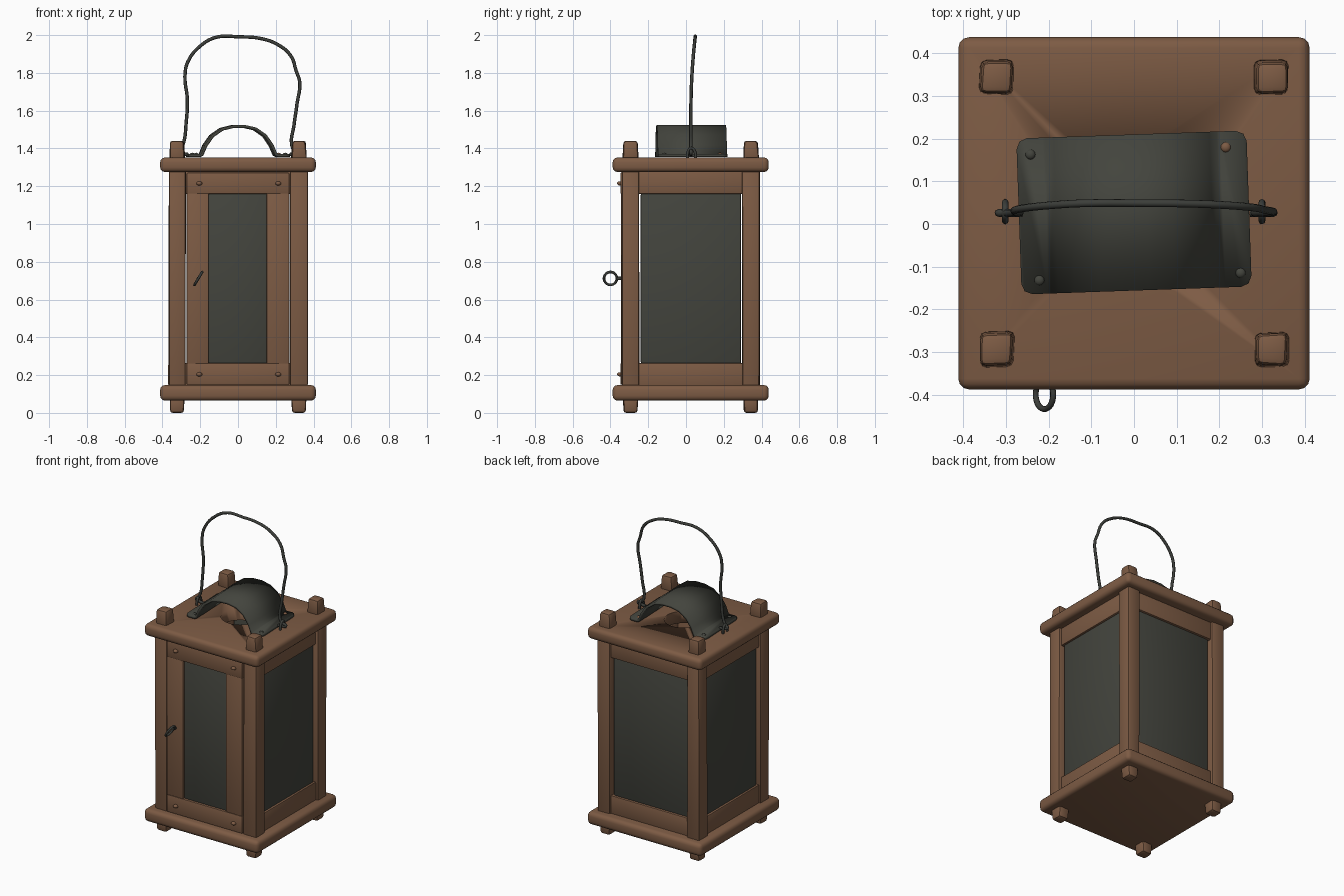
import bpy, bmesh, math, random
from mathutils import Vector, Matrix

if "Cube" in bpy.data.objects:
    bpy.data.objects.remove(bpy.data.objects["Cube"])

random.seed(4)
CY = 0.025  # the body sits slightly behind the origin because of the door ring


def material(name, rgb):
    m = bpy.data.materials.new(name)
    m.diffuse_color = (*rgb, 1)
    m.use_nodes = True
    m.node_tree.nodes["Principled BSDF"].inputs["Base Color"].default_value = m.diffuse_color
    return m


WOOD = material("brown wood", (0.205, 0.105, 0.058))
METAL = material("dark grey metal", (0.056, 0.058, 0.047))
PANE = material("dark pane", (0.056, 0.058, 0.047))
WIRE = material("dark wire", (0.045, 0.048, 0.042))


def finish(name, bm, mat, angle=40):
    bmesh.ops.recalc_face_normals(bm, faces=bm.faces)
    me = bpy.data.meshes.new(name)
    bm.to_mesh(me)
    bm.free()
    me.materials.append(mat)
    ob = bpy.data.objects.new(name, me)
    bpy.context.collection.objects.link(ob)
    bpy.ops.object.select_all(action='DESELECT')
    ob.select_set(True)
    bpy.context.view_layer.objects.active = ob
    bpy.ops.object.shade_smooth_by_angle(angle=math.radians(angle))
    return ob


def box(name, x, y, z, mat=WOOD, bevel=0.01, taper=(1, 1), jitter=0.0, seg=2):
    """Bevelled box from ranges; taper = (bottom, top) scale, jitter = hand-cut wobble."""
    bm = bmesh.new()
    bmesh.ops.create_cube(bm, size=1)
    c = Vector((sum(x) / 2, sum(y) / 2, sum(z) / 2))
    for v in bm.verts:
        t = taper[1] if v.co.z > 0 else taper[0]
        v.co = c + Vector((v.co.x * (x[1] - x[0]) * t, v.co.y * (y[1] - y[0]) * t,
                           v.co.z * (z[1] - z[0])))
        v.co.x += random.uniform(-jitter, jitter)
        v.co.y += random.uniform(-jitter, jitter)
    bmesh.ops.bevel(bm, geom=bm.edges[:], offset=bevel, segments=seg, profile=0.5,
                    affect='EDGES', clamp_overlap=True)
    return finish(name, bm, mat)


def dome(name, pos, r, mat, squash=(1, 1, 0.7)):
    bm = bmesh.new()
    bmesh.ops.create_uvsphere(bm, u_segments=12, v_segments=8, radius=r,
                              matrix=Matrix.Translation(pos) @ Matrix.Diagonal((*squash, 1)))
    return finish(name, bm, mat, 80)


def wire(name, pts, r, closed=False, mat=WIRE):
    """Round wire swept along a smooth path, turned into a mesh."""
    cu = bpy.data.curves.new(name, 'CURVE')
    cu.dimensions = '3D'
    cu.bevel_depth = r
    cu.bevel_resolution = 2
    cu.resolution_u = 4
    cu.use_fill_caps = True
    sp = cu.splines.new('BEZIER')
    sp.bezier_points.add(len(pts) - 1)
    sp.use_cyclic_u = closed
    for b, p in zip(sp.bezier_points, pts):
        b.co = p
        b.handle_left_type = b.handle_right_type = 'AUTO'
    ob = bpy.data.objects.new(name, cu)
    bpy.context.collection.objects.link(ob)
    cu.materials.append(mat)
    bpy.ops.object.select_all(action='DESELECT')
    ob.select_set(True)
    bpy.context.view_layer.objects.active = ob
    bpy.ops.object.convert(target='MESH')
    bpy.ops.object.shade_smooth_by_angle(angle=math.radians(60))
    return ob


# Base and roof boards
box("base_board", (-0.412, 0.412), (-0.388, 0.438), (0.065, 0.147), bevel=0.025, seg=3)
roof = box("roof_board", (-0.412, 0.412), (-0.388, 0.438), (1.275, 1.352), bevel=0.025, seg=3)

# Round smoke hole through the roof
bm = bmesh.new()
bmesh.ops.create_cone(bm, cap_ends=True, segments=32, radius1=0.115, radius2=0.115, depth=0.4,
                      matrix=Matrix.Translation((0, CY, 1.31)))
cutter = finish("hole_cutter", bm, WOOD)
cutter.hide_render = True
mod = roof.modifiers.new("smoke_hole", 'BOOLEAN')
mod.object = cutter
mod.operation = 'DIFFERENCE'
mod.solver = 'EXACT'
bpy.context.view_layer.objects.active = roof
bpy.ops.object.modifier_apply(modifier=mod.name)
bpy.data.objects.remove(cutter)

# Corner posts with their feet and top ends
for sx, side in ((-1, "left"), (1, "right")):
    for sy, end in ((-1, "front"), (1, "back")):
        px, py = sx * 0.322, CY + sy * 0.319
        box(f"{end}_{side}_post", (px - 0.045, px + 0.045), (py - 0.045, py + 0.045),
            (0.14, 1.285), jitter=0.003)
        box(f"{end}_{side}_foot", (px - 0.039, px + 0.039), (py - 0.039, py + 0.039),
            (0.0, 0.08), bevel=0.014, taper=(0.9, 1), jitter=0.003)
        box(f"{end}_{side}_post_top", (px - 0.041, px + 0.041), (py - 0.041, py + 0.041),
            (1.34, 1.44), bevel=0.014, taper=(1, 0.88), jitter=0.003)

# Side walls: rails above and below a pane
for sx, side in ((-1, "left"), (1, "right")):
    for z, lv in (((0.14, 0.263), "lower"), ((1.16, 1.28), "upper")):
        box(f"{side}_{lv}_rail", sorted((sx * 0.31, sx * 0.352)), (-0.255, 0.305), z, bevel=0.006)
    box(f"{side}_pane", sorted((sx * 0.315, sx * 0.341)), (-0.24, 0.292), (0.26, 1.163),
        PANE, bevel=0.01)

# Back wall
for z, lv in (((0.14, 0.263), "lower"), ((1.16, 1.28), "upper")):
    box(f"back_{lv}_rail", (-0.285, 0.285), (0.33, 0.374), z, bevel=0.006)
box("back_pane", (-0.27, 0.27), (0.336, 0.362), (0.26, 1.163), PANE, bevel=0.01)

# Front door: rails, stiles, pane and pegs
for z, lv in (((0.15, 0.263), "lower"), ((1.16, 1.272), "upper")):
    box(f"door_{lv}_rail", (-0.272, 0.272), (-0.347, -0.305), z, bevel=0.005)
    for x in (-0.205, 0.213):
        dome(f"door_{lv}_peg", (x, -0.349, 0.204 if lv == "lower" else 1.215), 0.016, WOOD)
box("door_left_stile", (-0.272, -0.155), (-0.345, -0.305), (0.26, 1.163), bevel=0.005)
box("door_right_stile", (0.152, 0.272), (-0.345, -0.305), (0.26, 1.163), bevel=0.005)
box("door_pane", (-0.158, 0.155), (-0.335, -0.31), (0.26, 1.163), PANE, bevel=0.01)

# Ring pull on the door, tilted
ring = []
for i in range(12):
    a = i * math.tau / 12
    h = 0.034 * math.sin(a)
    ring.append((-0.21 + h * 0.6, -0.40 + 0.034 * math.cos(a), 0.712 + h))
wire("door_ring", ring, 0.007, True)
wire("door_ring_stem", [(-0.21, -0.368, 0.712), (-0.21, -0.335, 0.712)], 0.009)

# Bent metal smoke cover with flat riveted flanges
prof = [(-0.27, 1.355), (-0.205, 1.355), (-0.19, 1.362), (-0.17, 1.41), (-0.135, 1.46),
        (-0.085, 1.495), (-0.03, 1.508), (0.03, 1.509), (0.085, 1.497), (0.135, 1.462),
        (0.17, 1.41), (0.19, 1.362), (0.205, 1.355), (0.27, 1.355)]
bm = bmesh.new()
rows = [[bm.verts.new((x, y, z)) for x, z in prof] for y in (-0.183, 0.183)]
for i in range(len(prof) - 1):
    bm.faces.new((rows[0][i], rows[0][i + 1], rows[1][i + 1], rows[1][i]))
bmesh.ops.bevel(bm, geom=[r[i] for r in rows for i in (0, -1)], offset=0.025, segments=2,
                profile=0.5, affect='VERTICES')
cover = finish("smoke_cover", bm, METAL, 35)
if max(cover.data.polygons, key=lambda p: p.center.z).normal.z < 0:
    cover.data.flip_normals()
cover.location = (0, CY + 0.002, 0)
cover.rotation_euler.z = math.radians(2)
sol = cover.modifiers.new("sheet", 'SOLIDIFY')
sol.thickness = 0.015
sol.offset = 1
for i, (x, y) in enumerate([(-0.243, 0.163), (0.215, 0.18), (0.25, -0.115), (-0.222, -0.132)]):
    dome(f"cover_rivet_{i + 1}", (x, y, 1.369), 0.012, WOOD if i == 1 else METAL)

# Wire staples holding the handle
for x, side in ((-0.302, "left"), (0.3, "right")):
    wire(f"{side}_staple", [(x, 0.008, 1.345), (x, 0.01, 1.38), (x, 0.029, 1.402),
                            (x, 0.048, 1.38), (x, 0.05, 1.345)], 0.008)

# Carrying handle, hooked through the staples
path = [(-0.262, 1.368), (-0.295, 1.372), (-0.318, 1.382), (-0.305, 1.395), (-0.288, 1.43),
        (-0.275, 1.53), (-0.268, 1.66), (-0.281, 1.78), (-0.265, 1.86), (-0.19, 1.95),
        (-0.11, 1.99), (0, 1.991), (0.12, 1.982), (0.21, 1.95), (0.28, 1.89), (0.308, 1.81),
        (0.327, 1.75), (0.313, 1.64), (0.296, 1.52), (0.284, 1.42), (0.3, 1.39), (0.328, 1.38),
        (0.3, 1.37), (0.272, 1.368)]
wire("carrying_handle", [(x, 0.026 + 0.024 * max(0, (z - 1.6) / 0.4) ** 2, z) for x, z in path],
     0.009)
